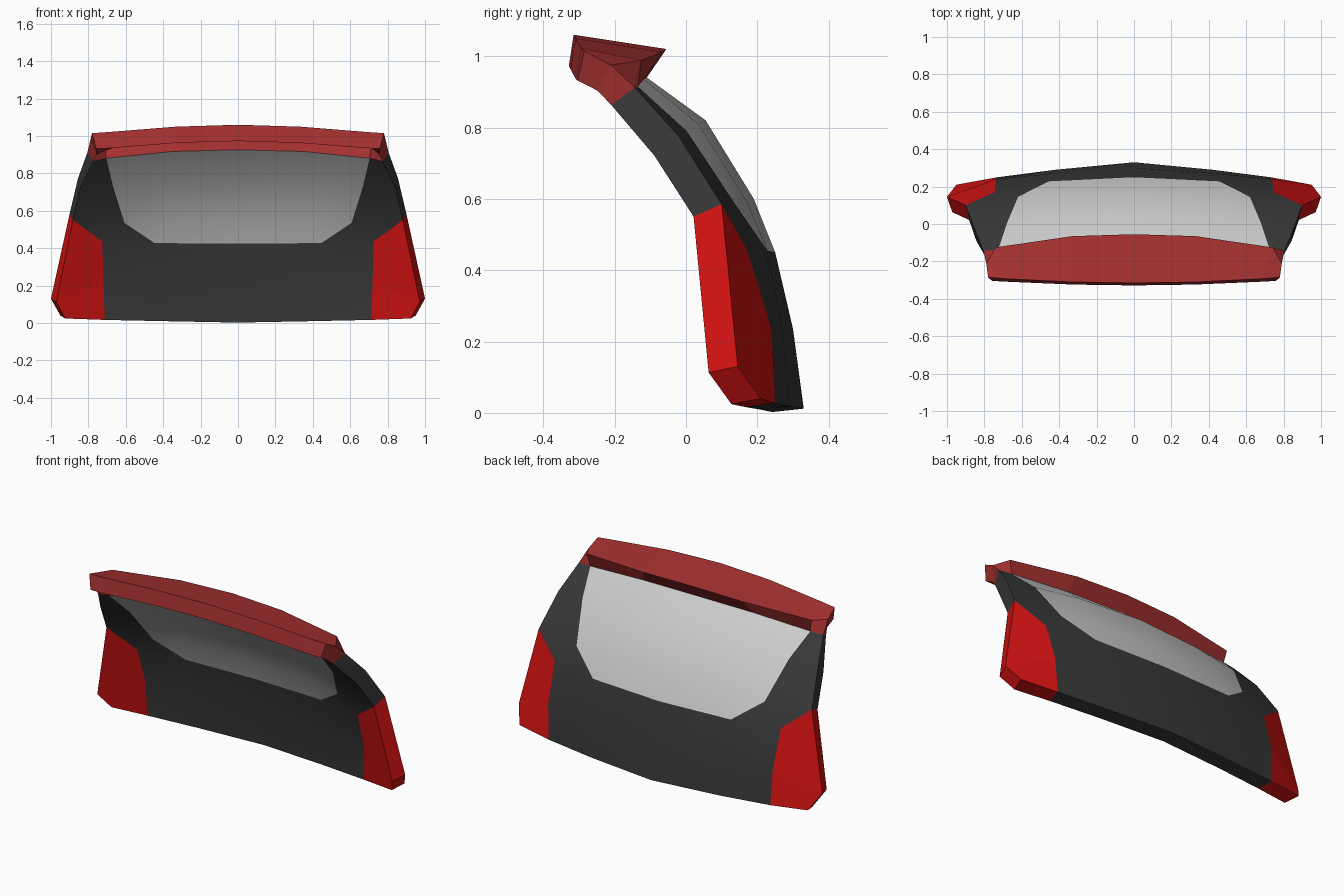
import bpy, bmesh, math
from mathutils import Vector

if "Cube" in bpy.data.objects:
    bpy.data.objects.remove(bpy.data.objects["Cube"])

THICK = 0.088

# Half cross-sections of the outer skin, bottom to top: centre, mid, window edge, outer edge
ROWS = [
    [(0, .33, .012), (.42, .29, .018), (.73, .25, .027), (.95, .21, .04)],
    [(0, .30, .235), (.44, .27, .235), (.74, .24, .235), (1.0, .145, .13)],
    [(0, .25, .45), (.455, .228, .455), (.745, .17, .46), (.90, .10, .585)],
    [(0, .19, .60), (.40, .172, .59), (.62, .145, .575), (.90, .10, .585)],
    [(0, .055, .82), (.40, .035, .81), (.68, .002, .79), (.855, -.02, .775)],
    [(0, -.11, .94), (.36, -.118, .935), (.725, -.135, .915), (.805, -.143, .912)],
    [(0, -.055, 1.02), (.33, -.065, 1.012), (.74, -.125, .988), (.79, -.21, .975)],
    [(0, -.315, 1.06), (.33, -.31, 1.05), (.68, -.293, 1.022), (.78, -.285, 1.015)],
]


def part_of(i, j):
    """Part that owns the panel at row i, half column j."""
    if i >= 5:
        return "spoiler"
    if i < 2:
        return ("tail_light" if j == 2 else "tailgate_body")
    return "rear_window" if j < 2 else "tailgate_body"


# Whole outer sheet, mirrored across x, used for shared normals
bm = bmesh.new()
vert = {}
for r, row in enumerate(ROWS):
    for c in range(-3, 4):
        x, y, z = row[abs(c)]
        if r == 3 and abs(c) == 3:
            vert[r, c] = vert[2, c]
        else:
            vert[r, c] = bm.verts.new((math.copysign(x, c), y, z))

parts = {}


def panel(name, keys):
    vs = list(dict.fromkeys(vert[k] for k in reversed(keys)))
    parts.setdefault(name, []).append(bm.faces.new(vs))


for i in range(len(ROWS) - 1):
    for c in range(-3, 3):
        j = c if c >= 0 else -c - 1
        a, b, d, e = (i, c), (i, c + 1), (i + 1, c + 1), (i + 1, c)
        name = part_of(i, j)
        if name == "tail_light":
            name = ("right_" if c > 0 else "left_") + name
        if i == 2 and j == 1:
            # Window's cut lower corner
            if c > 0:
                panel("rear_window", [a, d, e])
                panel("tailgate_body", [a, b, d])
            else:
                panel("rear_window", [b, d, e])
                panel("tailgate_body", [a, b, e])
        else:
            panel(name, [a, b, d, e])
bm.normal_update()


def material(name, rgb):
    m = bpy.data.materials.new(name)
    m.diffuse_color = (*rgb, 1)
    m.use_nodes = True
    m.node_tree.nodes["Principled BSDF"].inputs["Base Color"].default_value = m.diffuse_color
    return m


LIGHT = material("light_red", (.65, .006, .006))
MATS = {
    "spoiler": material("spoiler_red", (.38, .03, .03)),
    "tailgate_body": material("dark_panel", (.04, .04, .04)),
    "rear_window": material("glass_grey", (.55, .55, .55)),
    "right_tail_light": LIGHT,
    "left_tail_light": LIGHT,
}


def build(name, faces):
    """Outer skin, inner skin and the rim along the sheet's open border."""
    out = bmesh.new()
    vs = {v for f in faces for v in f.verts}
    outer = {v: out.verts.new(v.co) for v in vs}
    inner = {v: out.verts.new(v.co - v.normal * THICK) for v in vs}
    for f in faces:
        out.faces.new([outer[v] for v in f.verts])
        out.faces.new([inner[v] for v in reversed(f.verts)])
        for l in f.loops:
            if len(l.edge.link_faces) == 1:
                p, q = l.vert, l.link_loop_next.vert
                out.faces.new([outer[q], outer[p], inner[p], inner[q]])
    mesh = bpy.data.meshes.new(name)
    out.to_mesh(mesh)
    out.free()
    mesh.materials.append(MATS[name])
    if name in ("tailgate_body", "rear_window"):
        mesh.polygons.foreach_set("use_smooth", [True] * len(mesh.polygons))
        mesh.set_sharp_from_angle(angle=math.radians(45))
    bpy.context.collection.objects.link(bpy.data.objects.new(name, mesh))


for name, faces in parts.items():
    build(name, faces)
bm.free()
